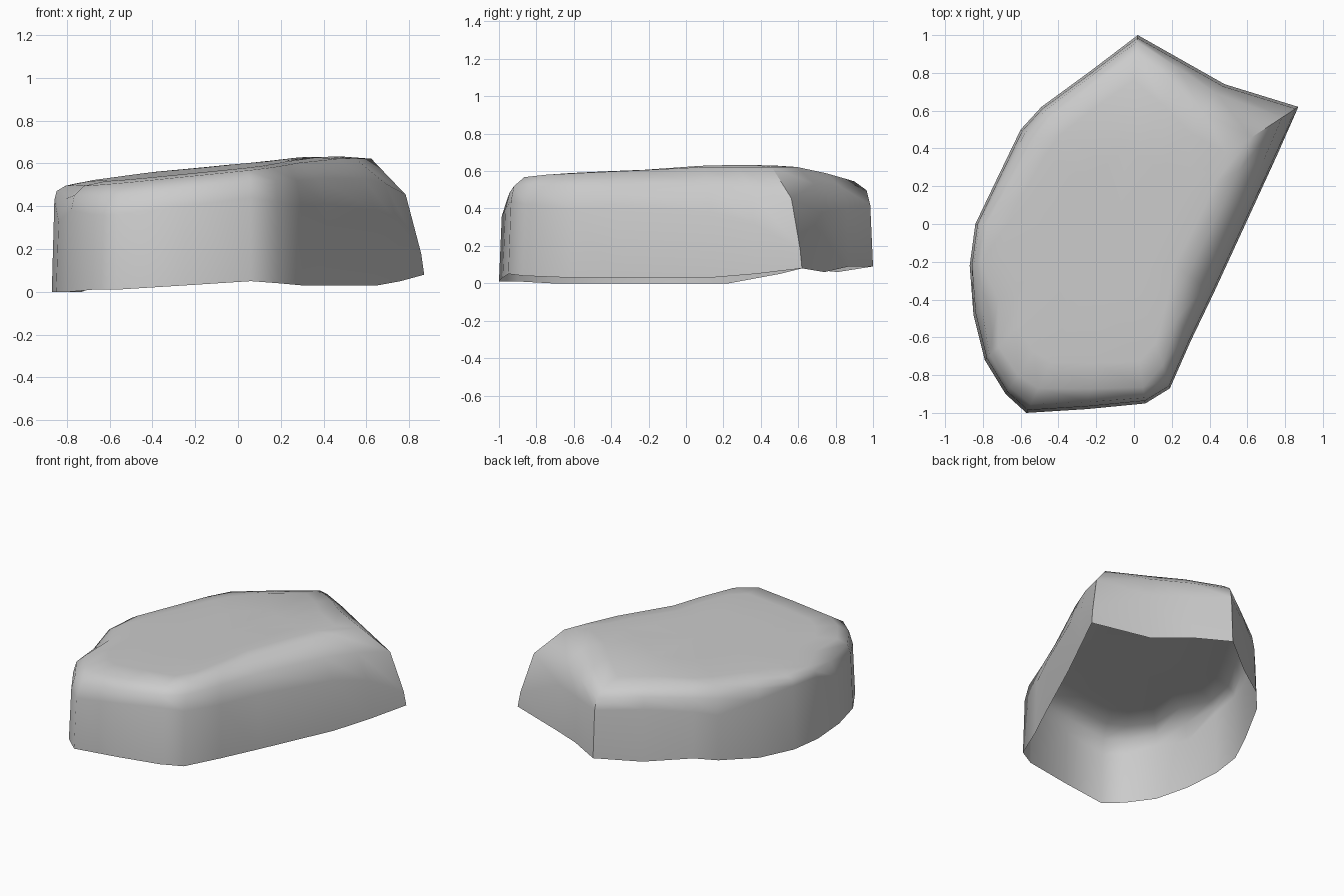
import bpy, bmesh
from math import radians

if "Cube" in bpy.data.objects:
    bpy.data.objects.remove(bpy.data.objects["Cube"])

CX, CY = -0.08, 0.0

# Outline stations: x, y, rim height, height of steep wall, inset fraction of the top edge
OUTLINE = [
    (0.02, 1.00, .09, .42, .10), (0.25, .87, .09, .40, .14),
    (0.48, .74, .06, .38, .20), (0.87, .62, .08, .18, .26),
    (0.76, .37, .05, .32, .25), (0.65, .13, .03, .38, .25),
    (0.42, -.37, .03, .41, .27), (0.30, -.62, .03, .40, .19),
    (0.19, -.87, .04, .42, .14), (0.06, -.95, .05, .44, .09),
    (-.25, -.98, .03, .40, .11), (-.57, -1.0, .01, .36, .13),
    (-.68, -.90, .01, .36, .11), (-.79, -.72, .00, .38, .10),
    (-.85, -.48, .00, .33, .17), (-.87, -.22, .00, .43, .08),
    (-.84, .00, .00, .44, .08), (-.73, .23, .00, .40, .10),
    (-.60, .50, .05, .36, .12), (-.49, .62, .08, .40, .10),
    (-.23, .81, .06, .42, .09),
]


def top_height(x, y):
    """Gently tilted top, dropping toward the back point."""
    return min(.632, .59 + .10 * x + .02 * y) - .18 * max(0, y - .60)


def inset(x, y, f):
    return x + (CX - x) * f, y + (CY - y) * f


# Open-bottomed rock shell, lofted ring by ring
bm = bmesh.new()
rings = [[] for _ in range(6)]
for x, y, z0, zw, f in OUTLINE:
    sx, sy = inset(x, y, f * .35)
    tx, ty = inset(x, y, f)
    zt = top_height(tx, ty) - .01
    rings[0].append(bm.verts.new((x, y, z0)))
    wx, wy = inset(x, y, .015)
    rings[1].append(bm.verts.new((wx, wy, zw)))
    rings[2].append(bm.verts.new((sx, sy, zw + (zt - zw) * .62)))
    rings[3].append(bm.verts.new((tx, ty, zt)))
    for ring, g in ((4, f + .14), (5, .6)):
        px, py = inset(x, y, g)
        rings[ring].append(bm.verts.new((px, py, top_height(px, py))))

n = len(OUTLINE)
for lo, hi in zip(rings, rings[1:]):
    for i in range(n):
        j = (i + 1) % n
        bm.faces.new((lo[i], lo[j], hi[j], hi[i]))
centre = bm.verts.new((CX, CY, top_height(CX, CY)))
for i in range(n):
    bm.faces.new((rings[5][i], rings[5][(i + 1) % n], centre))
bmesh.ops.recalc_face_normals(bm, faces=bm.faces)
if centre.normal.z < 0 or centre.link_faces[0].normal.z < 0:
    bmesh.ops.reverse_faces(bm, faces=bm.faces)

mesh = bpy.data.meshes.new("rock_shell")
bm.to_mesh(mesh)
bm.free()
rock = bpy.data.objects.new("rock_shell", mesh)
bpy.context.collection.objects.link(rock)
bpy.context.view_layer.objects.active = rock
rock.select_set(True)
bpy.ops.object.shade_smooth_by_angle(angle=radians(50))
